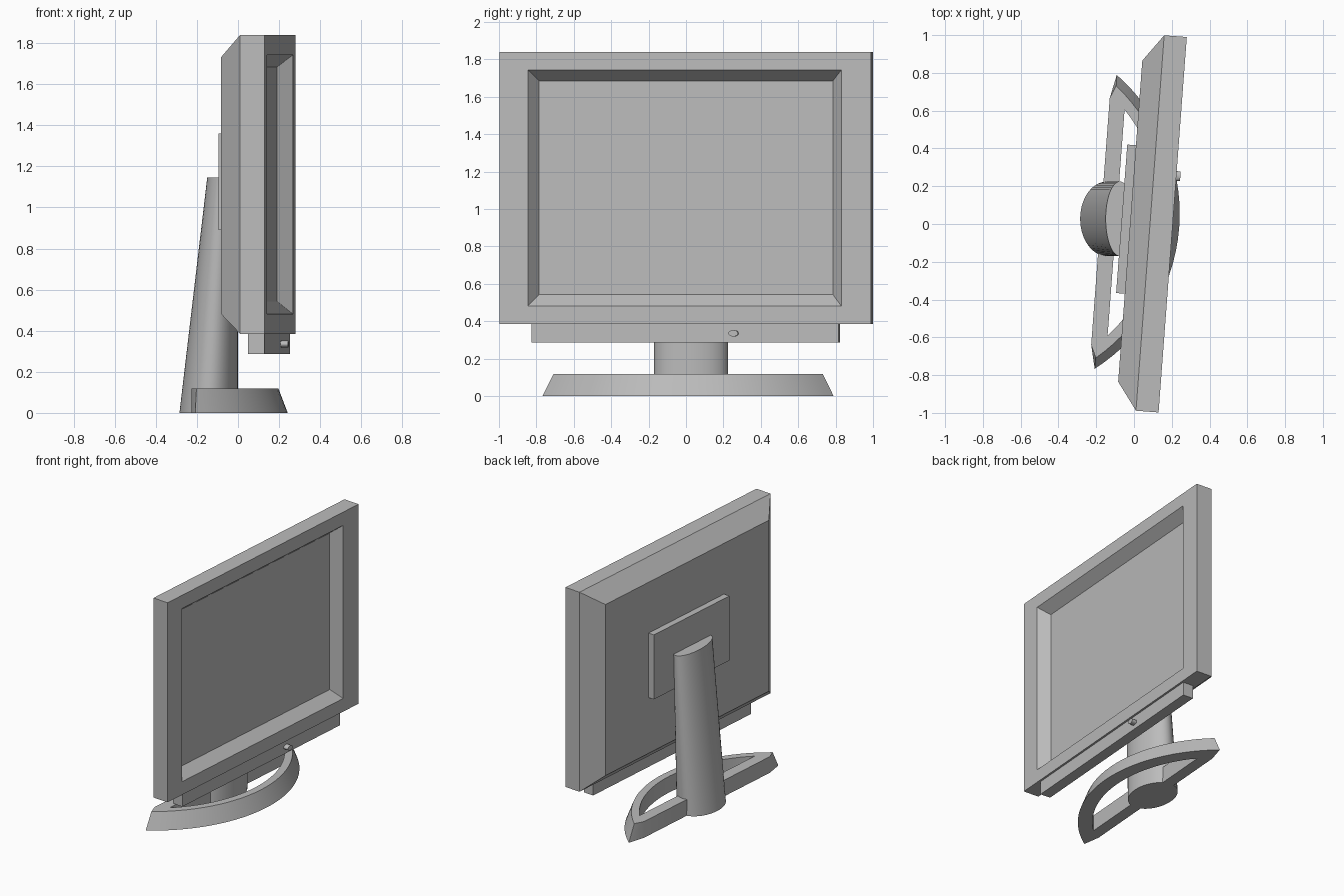
import bpy, bmesh, math
from mathutils import Matrix

if "Cube" in bpy.data.objects:
    bpy.data.objects.remove(bpy.data.objects["Cube"], do_unlink=True)

grey = bpy.data.materials.new("plain_grey")
grey.use_nodes = True
grey.diffuse_color = (0.5, 0.5, 0.5, 1)
for node in grey.node_tree.nodes:
    if node.type == 'BSDF_PRINCIPLED':
        node.inputs["Base Color"].default_value = (0.5, 0.5, 0.5, 1)

# The display and foot are swivelled slightly about the vertical
SWIVEL = Matrix.Rotation(math.radians(-4.3), 4, 'Z')


def loft(name, loops, closed=False, swivel=True, smooth=False):
    """Skin a list of equal-length point loops; cap the ends or close the tube."""
    bm = bmesh.new()
    rings = [[bm.verts.new(p) for p in loop] for loop in loops]
    pairs = list(zip(rings, rings[1:]))
    if closed:
        pairs.append((rings[-1], rings[0]))
    else:
        bm.faces.new(rings[0])
        bm.faces.new(rings[-1])
    n = len(rings[0])
    for a, b in pairs:
        for i in range(n):
            j = (i + 1) % n
            bm.faces.new((a[i], a[j], b[j], b[i]))
    bmesh.ops.recalc_face_normals(bm, faces=bm.faces)
    if swivel:
        bm.transform(SWIVEL)
    mesh = bpy.data.meshes.new(name)
    bm.to_mesh(mesh)
    bm.free()
    mesh.materials.append(grey)
    obj = bpy.data.objects.new(name, mesh)
    bpy.context.collection.objects.link(obj)
    if smooth:
        bpy.ops.object.select_all(action='DESELECT')
        obj.select_set(True)
        bpy.context.view_layer.objects.active = obj
        bpy.ops.object.shade_smooth_by_angle(angle=math.radians(30))
    return obj


def rect(x, mid, half, z0, z1):
    """Upright rectangle facing along x."""
    return [(x, mid - half, z0), (x, mid + half, z0),
            (x, mid + half, z1), (x, mid - half, z1)]


def ellipse(n, point):
    return [point(math.cos(t), math.sin(t))
            for t in (2 * math.pi * i / n for i in range(n))]


# Display housing: chamfered back, square rim, sloped bezel down to the screen
loft("display_housing", [
    rect(-0.021, 0.0135, 0.8525, 0.483, 1.73),
    rect(0.0845, 0.0115, 0.9965, 0.385, 1.84),
    rect(0.2045, 0.0115, 0.9965, 0.385, 1.84),
    rect(0.2045, 0.008, 0.84, 0.481, 1.743),
    rect(0.131, 0.01, 0.787, 0.543, 1.684)])

# Control bar under the display, and mounting plate behind it
loft("control_bar", [rect(x, 0.01, 0.823, 0.287, 0.386) for x in (0.111, 0.19)])
loft("mounting_plate", [rect(x, 0.0225, 0.394, 0.89, 1.36) for x in (-0.067, -0.02)])

# Power button
loft("power_button", [
    ellipse(20, lambda c, s: (x, 0.27 + 0.026 * c, 0.335 + 0.017 * s))
    for x in (0.18, 0.226)], smooth=True)

# Column: upright front, back leaning in towards the top
loft("stand_column", [
    ellipse(56, lambda c, s: (-r + r * c, 0.0275 + 0.1975 * s, z))
    for r, z in ((0.1425, 0), (0.075, 1.145))], swivel=False, smooth=True)


def bow(radius, tip, back_x, back_y, z, steps=28):
    """Bow-shaped outline: curved front, straight back."""
    sweep = math.asin(tip / radius)
    arc = [(-0.735 + radius * math.cos(t), radius * math.sin(t), z)
           for t in (sweep * (2 * i / steps - 1) for i in range(steps + 1))]
    return [(back_x, -back_y, z)] + arc + [(back_x, back_y, z)]


# Foot: bow-shaped ring with a sloped outer wall
TOP = 0.118
loft("foot_ring", [
    bow(0.975, 0.78, -0.178, 0.655, 0),
    bow(0.93, 0.722, -0.178, 0.655, TOP),
    bow(0.877, 0.6, -0.095, 0.55, TOP),
    bow(0.877, 0.6, -0.095, 0.55, 0)], closed=True, smooth=True)
